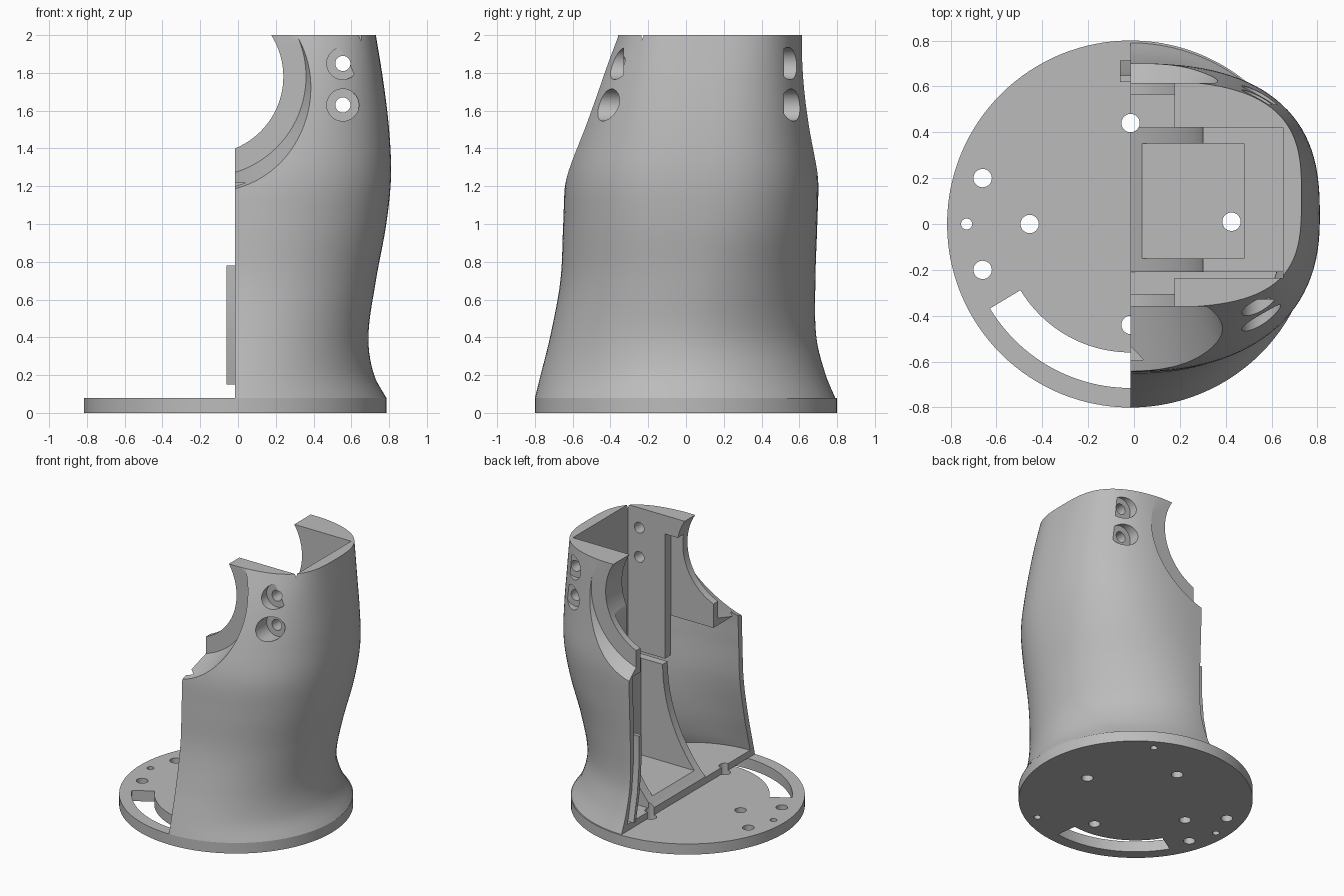
import bpy, bmesh, math
from mathutils import Matrix, Vector

if "Cube" in bpy.data.objects:
    bpy.data.objects.remove(bpy.data.objects["Cube"], do_unlink=True)

CUT = -0.015          # plane of the open side, also the disc centre
gray = bpy.data.materials.new("plain_gray")
gray.use_nodes = True
gray.diffuse_color = (0.5, 0.5, 0.5, 1)
gray.node_tree.nodes["Principled BSDF"].inputs["Base Color"].default_value = (0.5, 0.5, 0.5, 1)


def finish(name, bm):
    bmesh.ops.recalc_face_normals(bm, faces=bm.faces)
    mesh = bpy.data.meshes.new(name)
    bm.to_mesh(mesh)
    bm.free()
    mesh.materials.append(gray)
    ob = bpy.data.objects.new(name, mesh)
    bpy.context.scene.collection.objects.link(ob)
    return ob


def box(name, x, y, z):
    bm = bmesh.new()
    bmesh.ops.create_cube(bm, size=1)
    for v in bm.verts:
        v.co = Vector([r[0] if c < 0 else r[1] for c, r in zip(v.co, (x, y, z))])
    return finish(name, bm)


def cylinder(name, centre, span, r0, r1=None, axis="Z", segs=48):
    """Cylinder or cone; centre gives the two other coordinates, span the ends."""
    r1 = r0 if r1 is None else r1
    mid, length = (span[0] + span[1]) / 2, span[1] - span[0]
    bm = bmesh.new()
    if axis == "Z":
        mat = Matrix.Translation((centre[0], centre[1], mid))
    else:
        mat = Matrix.Translation((centre[0], mid, centre[1])) @ Matrix.Rotation(-math.pi / 2, 4, "X")
    bmesh.ops.create_cone(bm, cap_ends=True, segments=segs, radius1=r0, radius2=r1,
                          depth=length, matrix=mat)
    return finish(name, bm)


def loft(name, rings):
    bm = bmesh.new()
    rows = [[bm.verts.new(p) for p in ring] for ring in rings]
    n = len(rows[0])
    for a, b in zip(rows, rows[1:]):
        for i in range(n):
            bm.faces.new((a[i], a[(i + 1) % n], b[(i + 1) % n], b[i]))
    bm.faces.new(rows[0])
    bm.faces.new(rows[-1])
    return finish(name, bm)


def cut(target, tools):
    for tool in tools:
        mod = target.modifiers.new("cut", "BOOLEAN")
        mod.operation, mod.solver, mod.object = "DIFFERENCE", "EXACT", tool
        dg = bpy.context.evaluated_depsgraph_get()
        mesh = bpy.data.meshes.new_from_object(target.evaluated_get(dg))
        target.modifiers.clear()
        target.data = mesh
        bpy.data.objects.remove(tool, do_unlink=True)


# Body profile: height, side reach, front y, back y, front and back roundness
PROFILE = [
    (0.08, 0.80, -0.80, 0.79, 2.0, 2.0),
    (0.2, 0.735, -0.77, 0.74, 2.0, 1.95),
    (0.4, 0.705, -0.72, 0.69, 2.1, 1.9),
    (0.7, 0.745, -0.665, 0.685, 2.2, 2.05),
    (1.0, 0.80, -0.65, 0.695, 2.3, 2.4),
    (1.25, 0.825, -0.635, 0.70, 2.4, 2.6),
    (1.5, 0.815, -0.57, 0.675, 2.5, 2.7),
    (1.75, 0.785, -0.48, 0.65, 2.8, 2.8),
    (2.0, 0.745, -0.365, 0.625, 3.4, 3.0),
]


def section(z):
    """Smoothly interpolated profile row at height z."""
    k = max(i for i in range(len(PROFILE) - 1) if PROFILE[i][0] <= z + 1e-6)
    rows = [PROFILE[min(max(k + d, 0), len(PROFILE) - 1)] for d in (-1, 0, 1, 2)]
    h = rows[2][0] - rows[1][0]
    t = (z - rows[1][0]) / h
    out = []
    for c in range(1, 6):
        m1 = (rows[2][c] - rows[0][c]) / (rows[2][0] - rows[0][0]) * h
        m2 = (rows[3][c] - rows[1][c]) / (rows[3][0] - rows[1][0]) * h
        p, q = rows[1][c], rows[2][c]
        out.append(p + t * m1 + t * t * (3 * (q - p) - 2 * m1 - m2) + t ** 3 * (2 * (p - q) + m1 + m2))
    return out


def body_rings(low, high, inset=0, steps=40, segs=56):
    rings = []
    for s in range(steps + 1):
        z = low + (high - low) * s / steps
        reach, front, back, nf, nb = section(z)
        reach, front, back = reach - inset, front + inset, back - inset
        mid, half = (front + back) / 2, (back - front) / 2
        ring = []
        for i in range(segs + 1):
            a = math.pi * (i / segs - 0.5)
            n = nf if a < 0 else nb
            x = reach * max(math.cos(a), 0) ** (2 / n)
            y = math.copysign(abs(math.sin(a)) ** (2 / n), a) * half
            ring.append((CUT + (0 if i in (0, segs) else x), mid + y, z))
        if inset:
            ring += [(-0.3, back, z), (-0.3, front, z)]
        rings.append(ring)
    return rings


# Half shell body
shell = loft("shell", body_rings(0.08, 2.0))

# Hollow space between the outer wall and the inner block
hollow = loft("hollow", body_rings(0.13, 1.22, 0.045))
lower_core = box("lower_core", (-0.5, 1), (-0.21, 0.42), (0.1, 0.92))
cut(lower_core, [cylinder("core_curve", (-0.838, 0.92), (-0.5, 0.6), 1.138, axis="Y", segs=128)])
upper_core = box("upper_core", (-0.5, 1), (-0.305, 0.565), (0.92, 1.3))
cut(hollow, [lower_core, upper_core])

ARCH = (-0.17, 1.78)
cutters = [
    hollow,
    box("upper_pocket", (-0.5, 0.65), (-0.235, 0.42), (0.92, 2.2)),
    box("lower_pocket", (-0.5, 0.48), (-0.15, 0.35), (0.19, 1.0)),
    box("front_notch", (-0.5, 0.34), (-0.305, -0.2), (0.92, 1.86)),
    box("back_notch", (-0.5, 0.2), (0.4, 0.565), (0.92, 1.7)),
    cylinder("arch", ARCH, (-1, 1), 0.41, axis="Y", segs=96),
    cylinder("front_dish", ARCH, (-0.8, -0.36), 0.66, 0.53, "Y", 96),
    cylinder("back_dish", ARCH, (0.615, 0.85), 0.53, 0.72, "Y", 96),
]
# Counterbored screw holes
for z in (1.63, 1.85):
    cutters += [
        cylinder("screw_hole", (0.555, z), (-1, 1), 0.04, axis="Y"),
        cylinder("front_bore", (0.555, z), (-1, -0.33), 0.085, axis="Y"),
        cylinder("back_bore", (0.555, z), (0.52, 1), 0.085, axis="Y"),
    ]
cut(shell, cutters)

# Alignment lip on the rear edge
lip_path = [(0.15, 0.685), (0.36, 0.64), (0.57, 0.62), (0.78, 0.62)]
lip = loft("alignment_lip", [
    [(x, y + d, z) for x, d in ((-0.062, 0), (0.03, 0), (0.03, 0.028), (-0.062, 0.028))]
    for z, y in lip_path])

# Base disc
disc = cylinder("base_disc", (CUT, 0), (0, 0.08), 0.8, segs=128)

# Curved slot in the disc
arc = [math.radians(211 + 67 * i / 32) for i in range(33)]
outline = [(0.715, a) for a in arc] + [(0.56, a) for a in reversed(arc)]
slot = loft("slot", [[(CUT + r * math.cos(a), r * math.sin(a), z) for r, a in outline]
                     for z in (-0.1, 0.081)])
cut(disc, [slot])

# Mounting holes through the floor
holes = [(-0.66, 0.2), (-0.66, -0.2), (-0.455, 0), (0.425, 0.01), (CUT, 0.44), (CUT, -0.44)]
for i, h in enumerate(holes):
    for part in ([disc, shell] if i > 2 else [disc]):
        cut(part, [cylinder("hole", h, (-0.1, 0.3), 0.04, segs=32)])
for k in range(3):
    a = math.pi + k * math.tau / 3
    spot = (CUT + 0.715 * math.cos(a), 0.715 * math.sin(a))
    cut(disc, [cylinder("pin_hole", spot, (-0.1, 0.075 if k else 0.2), 0.024, segs=24)])

# Smooth shading with sharp edges kept
bpy.ops.object.select_all(action="DESELECT")
for ob in (shell, lip, disc):
    ob.select_set(True)
    bpy.context.view_layer.objects.active = ob
bpy.ops.object.shade_smooth_by_angle(angle=math.radians(30))
